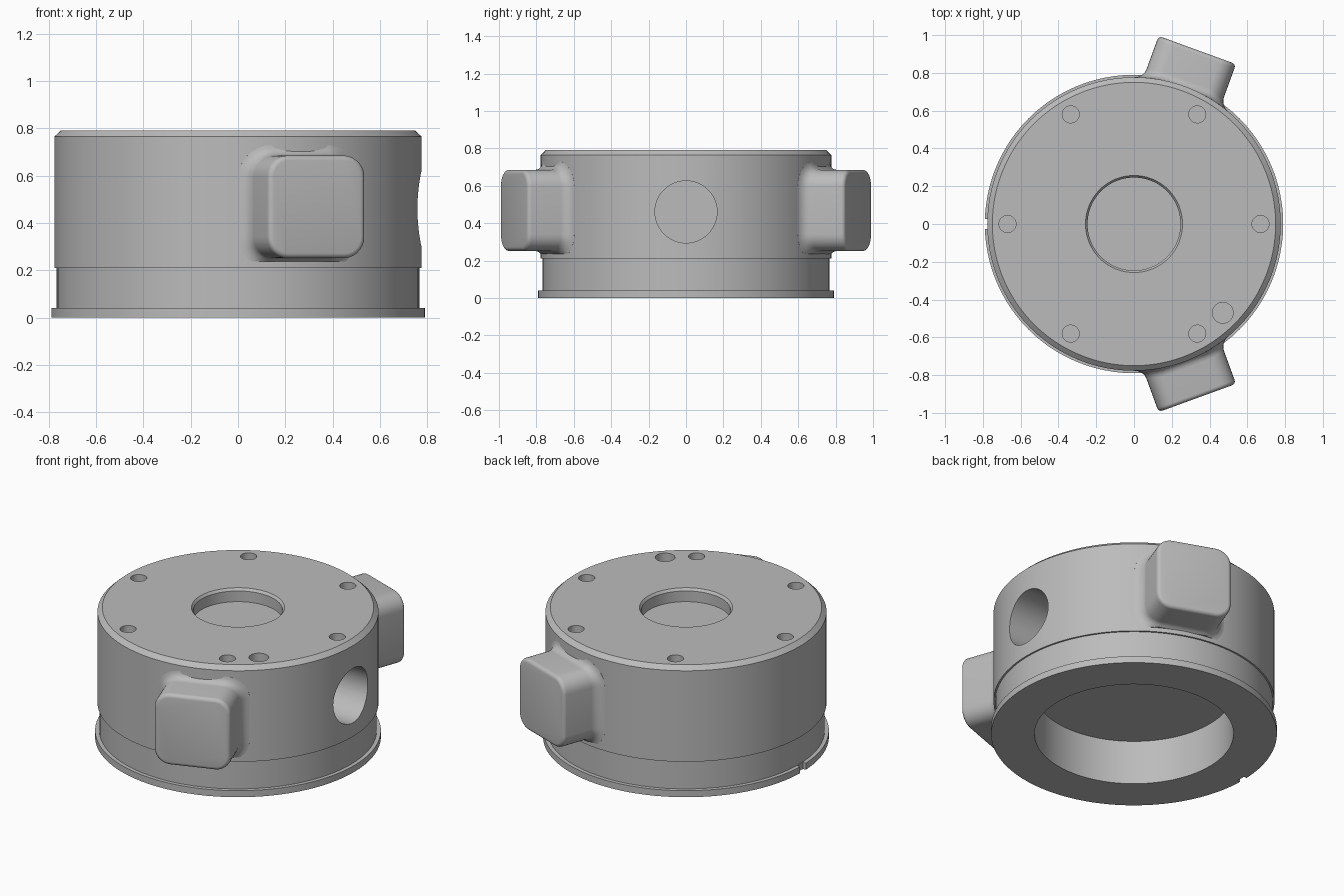
import bpy
import bmesh
from math import sin, cos, pi, radians, sqrt
from mathutils import Matrix, Vector

cube = bpy.data.objects.get("Cube")
if cube:
    bpy.data.objects.remove(cube, do_unlink=True)

# One plain grey for the whole casting
grey = bpy.data.materials.new("light grey metal")
grey.use_nodes = True
grey.diffuse_color = (0.5, 0.5, 0.5, 1)
grey.node_tree.nodes["Principled BSDF"].inputs["Base Color"].default_value = (0.5, 0.5, 0.5, 1)


def make_object(name, bm):
    bmesh.ops.recalc_face_normals(bm, faces=bm.faces)
    mesh = bpy.data.meshes.new(name)
    bm.to_mesh(mesh)
    bm.free()
    obj = bpy.data.objects.new(name, mesh)
    bpy.context.collection.objects.link(obj)
    mesh.materials.append(grey)
    return obj


def smooth(obj):
    bpy.ops.object.select_all(action="DESELECT")
    obj.select_set(True)
    bpy.context.view_layer.objects.active = obj
    bpy.ops.object.shade_smooth_by_angle(angle=radians(30))


def add_cylinder(bm, radius, depth, matrix, sides=32):
    bmesh.ops.create_cone(bm, cap_ends=True, segments=sides, radius1=radius,
                          radius2=radius, depth=depth, matrix=matrix)


def loft(bm, rings):
    loops = [[bm.verts.new(p) for p in ring] for ring in rings]
    for a, b in zip(loops, loops[1:]):
        for i in range(len(a)):
            j = (i + 1) % len(a)
            bm.faces.new((a[i], a[j], b[j], b[i]))
    bm.faces.new(loops[0])
    bm.faces.new(loops[-1])


BODY_R, TOP = 0.777, 0.79

# Turned body: bottom cavity, flange, lower band, drum, chamfer, top recess
profile = [(0.55, 0.27), (0.55, 0), (0.79, 0), (0.79, 0.04), (0.767, 0.04),
           (0.767, 0.21), (BODY_R, 0.21), (BODY_R, 0.765), (0.75, TOP),
           (0.257, TOP), (0.246, 0.775), (0.246, 0.71)]
SIDES = 96
bm = bmesh.new()
loft(bm, [[(r * cos(2 * pi * i / SIDES), r * sin(2 * pi * i / SIDES), z)
           for i in range(SIDES)] for r, z in profile])
body = make_object("housing_body", bm)

# Cutters: screw holes, extra hole, side cable port, flange notch
bm = bmesh.new()
for k in range(6):
    a = k * pi / 3
    add_cylinder(bm, 0.045, 0.3, Matrix.Translation((0.67 * cos(a), 0.67 * sin(a), TOP)))
add_cylinder(bm, 0.055, 0.3, Matrix.Translation((0.47, -0.47, TOP)))
add_cylinder(bm, 0.166, 0.6, Matrix.Translation((0.7, 0, 0.46)) @ Matrix.Rotation(pi / 2, 4, "Y"), 48)
bmesh.ops.create_cube(bm, size=1, matrix=Matrix.Translation((-0.8, 0, 0)) @ Matrix.Diagonal((0.06, 0.055, 0.08, 1)))
cutter = make_object("hole_cutter", bm)
cutter.hide_render = True

cut = body.modifiers.new("holes", "BOOLEAN")
cut.operation = "DIFFERENCE"
cut.solver = "EXACT"
cut.object = cutter
bpy.context.view_layer.objects.active = body
bpy.ops.object.modifier_apply(modifier=cut.name)
bpy.data.objects.remove(cutter, do_unlink=True)
smooth(body)


# Rounded side bosses with a fillet that follows the drum
def outline(grow):
    half_w, half_h, corner = 0.218, 0.217, 0.09
    pts = []
    for q, (sx, sz) in enumerate([(1, 1), (-1, 1), (-1, -1), (1, -1)]):
        for s in range(8):
            a = (q + s / 7) * pi / 2
            r = corner + grow
            u = sx * (half_w - corner) + r * cos(a)
            v = sz * (half_h - corner) + r * sin(a)
            # the lower fillet is tighter than the upper one
            pts.append((u, max(v, -half_h - 0.015)))
    return pts


def boss(name, angle):
    out = Vector((cos(angle), sin(angle), 0))
    side = Vector((-sin(angle), cos(angle), 0))
    fillet, edge, end, mid = 0.045, 0.022, 0.98, 0.468

    def place(u, v, d):
        return side * u + out * d + Vector((0, 0, mid + v))

    def on_drum(u, lift):
        return sqrt(BODY_R ** 2 - u * u) + lift

    rings = [[place(u, v, on_drum(u, -0.02)) for u, v in outline(fillet)]]
    for s in range(6):
        a = s / 5 * pi / 2
        rings.append([place(u, v, on_drum(u, fillet * (1 - cos(a))))
                      for u, v in outline(fillet * (1 - sin(a)))])
    for s in range(5):
        a = s / 4 * pi / 2
        rings.append([place(u, v, end - edge * (1 - sin(a)))
                      for u, v in outline(-edge * (1 - cos(a)))])
    bm = bmesh.new()
    loft(bm, rings)
    smooth(make_object(name, bm))


boss("front_boss", radians(-70))
boss("back_boss", radians(70))
